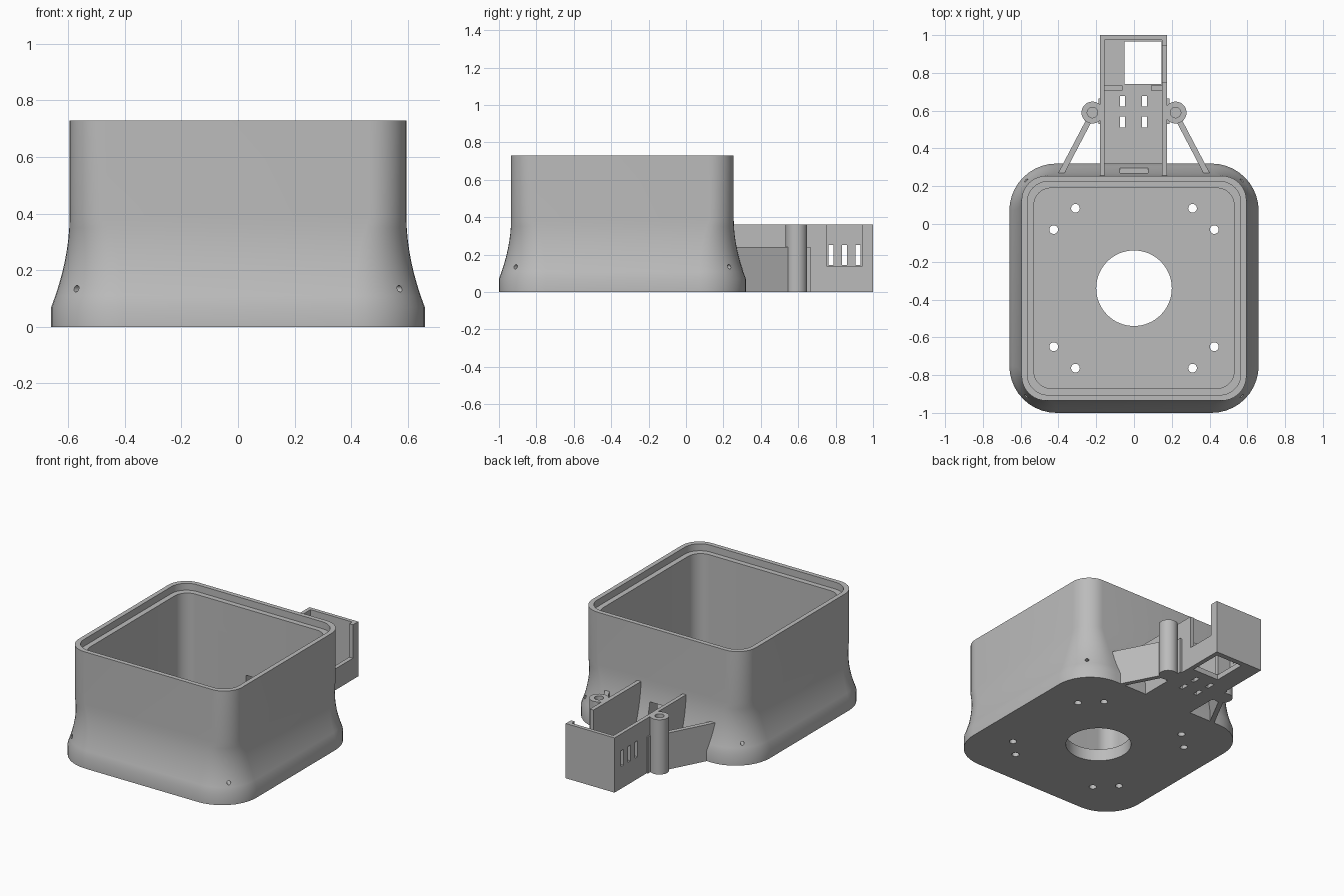
import bpy, bmesh, math
from mathutils import Vector, Matrix

if "Cube" in bpy.data.objects:
    bpy.data.objects.remove(bpy.data.objects["Cube"])

grey = bpy.data.materials.new("plain grey")
grey.use_nodes = True
COLOUR = (0.5, 0.5, 0.5, 1)
grey.diffuse_color = COLOUR
grey.node_tree.nodes["Principled BSDF"].inputs["Base Color"].default_value = COLOUR

CY = -0.34            # centre of the housing
FLOOR = 0.08
ARM_FLOOR = 0.035
WALL_TOP = 0.36


def finish(name, bm):
    bmesh.ops.recalc_face_normals(bm, faces=bm.faces)
    me = bpy.data.meshes.new(name)
    bm.to_mesh(me)
    bm.free()
    ob = bpy.data.objects.new(name, me)
    bpy.context.collection.objects.link(ob)
    me.materials.append(grey)
    return ob


def add_box(bm, x0, x1, y0, y1, z0, z1):
    m = Matrix.Translation(((x0 + x1) / 2, (y0 + y1) / 2, (z0 + z1) / 2))
    m = m @ Matrix.Diagonal((x1 - x0, y1 - y0, z1 - z0, 1))
    bmesh.ops.create_cube(bm, size=1, matrix=m)


def add_cylinder(bm, centre, r, depth, axis=(0, 0, 1), segments=32):
    turn = Vector(axis).to_track_quat('Z', 'Y').to_matrix().to_4x4()
    bmesh.ops.create_cone(bm, cap_ends=True, segments=segments, radius1=r, radius2=r,
                          depth=depth, matrix=Matrix.Translation(centre) @ turn)


def box(name, *size):
    bm = bmesh.new()
    add_box(bm, *size)
    return finish(name, bm)


def cut(ob, bm):
    cutter = finish("cutter", bm)
    mod = ob.modifiers.new("cut", 'BOOLEAN')
    mod.operation, mod.object, mod.solver = 'DIFFERENCE', cutter, 'EXACT'
    activate(ob)
    bpy.ops.object.modifier_apply(modifier=mod.name)
    bpy.data.objects.remove(cutter)


def activate(ob):
    bpy.ops.object.select_all(action='DESELECT')
    ob.select_set(True)
    bpy.context.view_layer.objects.active = ob


def smooth(ob):
    activate(ob)
    bpy.ops.object.shade_smooth_by_angle(angle=math.radians(30))


def ring(bm, half, radius, z, steps=10):
    """Rounded square loop of vertices."""
    verts = []
    for corner in range(4):
        mid = math.radians(45 + 90 * corner)
        cx = math.copysign(half - radius, math.cos(mid))
        cy = math.copysign(half - radius, math.sin(mid))
        for i in range(steps + 1):
            a = math.radians(90 * corner + 90 * i / steps)
            verts.append(bm.verts.new((cx + radius * math.cos(a),
                                       CY + cy + radius * math.sin(a), z)))
    return verts


# Housing: flared outer skin, stepped rim, straight inside
bm = bmesh.new()
profile = [(0.66, 0.25, 0), (0.66, 0.25, 0.07)]
for i in range(1, 9):
    t = i / 8
    ease = (1 - t) ** 1.9
    profile.append((0.595 + 0.065 * ease, 0.13 + 0.12 * (1 - t), 0.07 + 0.32 * t))
profile += [(0.595, 0.13, 0.73), (0.565, 0.11, 0.73), (0.565, 0.11, 0.685),
            (0.53, 0.09, 0.685), (0.53, 0.09, FLOOR)]
rings = [ring(bm, *p) for p in profile]
for a, b in zip(rings, rings[1:]):
    for i in range(len(a)):
        j = (i + 1) % len(a)
        bm.faces.new((a[i], a[j], b[j], b[i]))
bm.faces.new(rings[0])
bm.faces.new(rings[-1])
housing = finish("housing", bm)

# Floor opening, screw holes, corner holes and rear cable slot
bm = bmesh.new()
add_cylinder(bm, (0, CY, 0.05), 0.2, 0.3, segments=64)
for sx in (-1, 1):
    for sy in (-1, 1):
        for dx, dy in ((0.31, 0.423), (0.425, 0.31)):
            add_cylinder(bm, (sx * dx, CY + sy * dy, 0.05), 0.023, 0.3, segments=20)
        add_cylinder(bm, (sx * 0.565, CY + sy * 0.565, 0.135), 0.012, 0.12,
                     axis=(sx, sy, 0), segments=16)
add_box(bm, -0.075, 0.075, 0.15, 0.4, 0.14, 0.25)
cut(housing, bm)
smooth(housing)

# Arm floor with port opening and tie slots
arm_floor = box("arm_floor", -0.18, 0.175, 0.27, 1, 0, ARM_FLOOR)
bm = bmesh.new()
add_box(bm, -0.05, 0.145, 0.74, 0.965, -0.1, 0.2)
for x in (-0.06, 0.055):
    for y in (0.54, 0.65):
        add_box(bm, x - 0.013, x + 0.013, y - 0.028, y + 0.028, -0.1, 0.2)
cut(arm_floor, bm)

# Arm side walls: vented on one side, notched on the other
vent_wall = box("vented_arm_wall", -0.18, -0.155, 0.23, 1, 0, WALL_TOP)
bm = bmesh.new()
for i in range(3):
    y = 0.775 + 0.072 * i
    add_box(bm, -0.3, 0, y - 0.014, y + 0.014, 0.145, 0.25)
cut(vent_wall, bm)

notch_wall = box("notched_arm_wall", 0.148, 0.175, 0.23, 1, 0, WALL_TOP)
bm = bmesh.new()
add_box(bm, 0, 0.3, 0.75, 0.945, 0.14, 0.5)
cut(notch_wall, bm)

box("arm_end_wall", -0.18, 0.175, 0.975, 1, 0, WALL_TOP)
box("cross_stub_right", -0.16, -0.06, 0.708, 0.732, 0.02, 0.2)
box("cross_stub_left", 0.09, 0.155, 0.708, 0.732, 0.02, 0.2)

# Screw posts, their webs and the slanted braces
for side, s in (("left", 1), ("right", -1)):
    bm = bmesh.new()
    add_cylinder(bm, (s * 0.22, 0.59, WALL_TOP / 2), 0.058, WALL_TOP)
    post = finish("screw_post_" + side, bm)
    bm = bmesh.new()
    add_cylinder(bm, (s * 0.22, 0.59, WALL_TOP), 0.028, 0.4, segments=24)
    cut(post, bm)
    smooth(post)

    x0, x1 = sorted((s * 0.165, s * 0.188))
    box("post_web_" + side, x0, x1, 0.53, 0.665, 0, 0.24)

    start, end = Vector((s * 0.4, 0.24, 0)), Vector((s * 0.24, 0.545, 0))
    along = end - start
    m = (Matrix.Translation((start + end) / 2 + Vector((0, 0, 0.12)))
         @ Matrix.Rotation(math.atan2(along.y, along.x), 4, 'Z')
         @ Matrix.Diagonal((along.length, 0.03, 0.24, 1)))
    bm = bmesh.new()
    bmesh.ops.create_cube(bm, size=1, matrix=m)
    finish("brace_" + side, bm)
